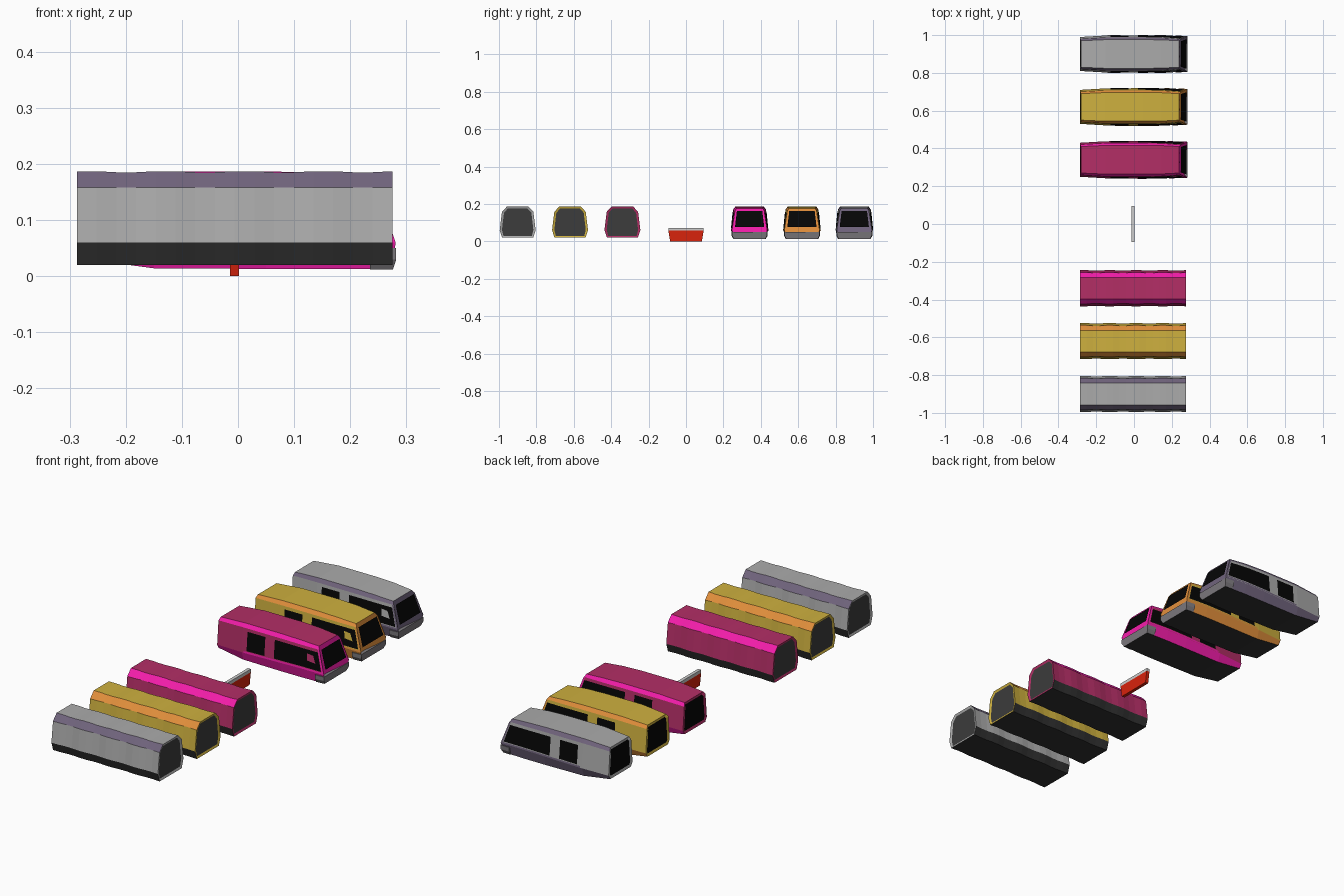
import bpy, bmesh
from mathutils import Vector

if "Cube" in bpy.data.objects:
    bpy.data.objects.remove(bpy.data.objects["Cube"])


def mat(name, rgb):
    m = bpy.data.materials.new(name)
    m.diffuse_color = [(c / 255) ** 2.2 for c in rgb] + [1]
    m.use_nodes = True
    m.node_tree.nodes["Principled BSDF"].inputs["Base Color"].default_value = m.diffuse_color
    return m


dark = mat("underbody_dark", (52, 52, 52))
panel = mat("end_panel_grey", (62, 62, 62))
glass = mat("glass_black", (14, 14, 14))
bumper_grey = mat("bumper_grey", (125, 122, 126))
red = mat("coupler_red", (215, 40, 20))


def finish(bm, name, y, mats):
    bmesh.ops.recalc_face_normals(bm, faces=bm.faces[:])
    me = bpy.data.meshes.new(name)
    bm.to_mesh(me)
    bm.free()
    for m in mats:
        if m:
            me.materials.append(m)
    ob = bpy.data.objects.new(name, me)
    ob.location.y = y
    bpy.context.collection.objects.link(ob)
    return ob


def ring(half):
    # mirror a half profile of (x, y, z) points into a closed ring
    return half + [(x, -y, z) for x, y, z in reversed(half)]


def loft(bm, rings, seg_mats):
    # skin a list of rings, returning the two end caps
    vs = [[bm.verts.new(p) for p in r] for r in rings]
    n = len(vs[0])
    for a, b in zip(vs, vs[1:]):
        for i in range(n):
            j = (i + 1) % n
            f = bm.faces.new((a[i], a[j], b[j], b[i]))
            f.material_index = seg_mats[i]
    return bm.faces.new(vs[0]), bm.faces.new(vs[-1])


def inset(bm, face, width, depth, frame_mat, pane_mat):
    r = bmesh.ops.inset_individual(bm, faces=[face], thickness=width, depth=depth)
    for f in r["faces"]:
        f.material_index = frame_mat
    face.material_index = pane_mat


def carriage(y, name, body, trim):
    # softly rippled body: wide and narrow pairs of stations
    bm = bmesh.new()
    rings = []
    n = 17
    for i in range(n):
        x = -0.287 + 0.562 * i / (n - 1)
        d = 0.003 if i % 4 in (2, 3) else 0.0
        half = [(x, 0.083 - d, 0.02), (x, 0.096 - d, 0.06),
                (x, 0.084 - d, 0.158), (x, 0.057, 0.187 - d * 0.6)]
        rings.append(ring(half))
    ends = loft(bm, rings, [2, 0, 1, 0, 1, 0, 2, 2])
    bmesh.ops.recalc_face_normals(bm, faces=bm.faces[:])
    for f in ends:
        inset(bm, f, 0.012, -0.004, 0, 3)
    finish(bm, name + "_carriage", y, [body, trim, dark, panel])


# lead car stations: x, half widths and heights of floor, sill, shoulder, roof
STATIONS = [
    [(-0.285, 0.078, 0.032), (-0.285, 0.090, 0.052), (-0.285, 0.080, 0.164), (-0.280, 0.070, 0.178)],
    [(-0.150, 0.084, 0.014), (-0.150, 0.098, 0.055), (-0.150, 0.088, 0.170), (-0.150, 0.076, 0.187)],
    [(0.050, 0.086, 0.013), (0.050, 0.099, 0.060), (0.050, 0.088, 0.170), (0.050, 0.076, 0.187)],
    [(0.160, 0.086, 0.013), (0.160, 0.098, 0.062), (0.150, 0.086, 0.168), (0.145, 0.075, 0.184)],
    [(0.274, 0.082, 0.013), (0.281, 0.094, 0.060), (0.246, 0.078, 0.164), (0.238, 0.070, 0.177)],
]


def side_point(u, t, s):
    # point on the side wall: u along stations, t from sill to shoulder
    i = min(int(u), 3)
    a, b = STATIONS[i], STATIONS[i + 1]
    lo = Vector(a[1]).lerp(Vector(b[1]), u - i)
    hi = Vector(a[2]).lerp(Vector(b[2]), u - i)
    p = lo.lerp(hi, t)
    return (p.x, s * (p.y + 0.0016), p.z)


def side_strip(bm, us, t0, t1):
    for s in (1, -1):
        lo = [bm.verts.new(side_point(u, t0, s)) for u in us]
        hi = [bm.verts.new(side_point(u, t1, s)) for u in us]
        for i in range(len(us) - 1):
            q = [lo[i], lo[i + 1], hi[i + 1], hi[i]]
            f = bm.faces.new(q if s < 0 else q[::-1])


def lead_car(y, name, body, trim):
    # hull
    bm = bmesh.new()
    ends = loft(bm, [ring(s) for s in STATIONS], [1, 0, 1, 0, 1, 0, 1, 2])
    bmesh.ops.recalc_face_normals(bm, faces=bm.faces[:])
    inset(bm, ends[0], 0.014, -0.003, 0, 3)
    ends[1].material_index = 1
    finish(bm, name + "_lead_car", y, [body, trim, dark, glass])

    # side windows with coloured pillar between
    bm = bmesh.new()
    side_strip(bm, (1.13, 1.6), 0.1, 0.88)
    side_strip(bm, (1.85, 2, 3, 3.9), 0.1, 0.88)
    finish(bm, name + "_side_windows", y, [glass])

    # trim pillar and sill line around the windows
    bm = bmesh.new()
    side_strip(bm, (1.05, 2, 3, 4), 0.0, 0.07)
    side_strip(bm, (3.92, 4), 0.07, 1.0)
    finish(bm, name + "_window_trim", y, [trim])

    # sloped windscreen lying on the nose face
    bm = bmesh.new()
    sill, top = Vector(STATIONS[4][1]), Vector(STATIONS[4][2])
    a, b = sill.lerp(top, 0.17), sill.lerp(top, 0.98)
    pts = [(p.x + 0.003, s * w, p.z) for p, s, w in
           ((a, -1, 0.078), (a, 1, 0.078), (b, 1, 0.068), (b, -1, 0.068))]
    bm.faces.new([bm.verts.new(p) for p in pts])
    finish(bm, name + "_windscreen", y, [glass])

    # wraparound nose bumper
    bm = bmesh.new()
    rings = [ring([(x, w, 0.012), (x + o, w + 0.010, 0.030), (x + o, w + 0.011, 0.050)])
             for x, w, o in ((0.235, 0.086, 0), (0.276, 0.083, 0.006))]
    loft(bm, rings, [0] * 5 + [1])
    finish(bm, name + "_nose_bumper", y, [bumper_grey, dark])


def coupler_bar(name, z0, z1, w0, w1, m):
    # tapered thin bar at the centre
    bm = bmesh.new()
    rings = [ring([(x, w0, z0), (x, w1, z1)]) for x in (-0.014, 0.002)]
    loft(bm, rings, [0] * 4)
    finish(bm, name, 0, [m])


for i, (name, b, t) in enumerate((("magenta", (178, 50, 102), (245, 35, 170)),
                                  ("yellow", (205, 175, 65), (225, 142, 62)),
                                  ("silver", (170, 170, 170), (112, 100, 124)))):
    body, trim = mat(name + "_body", b), mat(name + "_trim", t)
    y = 0.34 + 0.28 * i
    carriage(-y, name, body, trim)
    lead_car(y, name, body, trim)

coupler_bar("coupler_block", 0.0, 0.057, 0.085, 0.094, red)
coupler_bar("coupler_cap", 0.057, 0.072, 0.094, 0.094, None)
